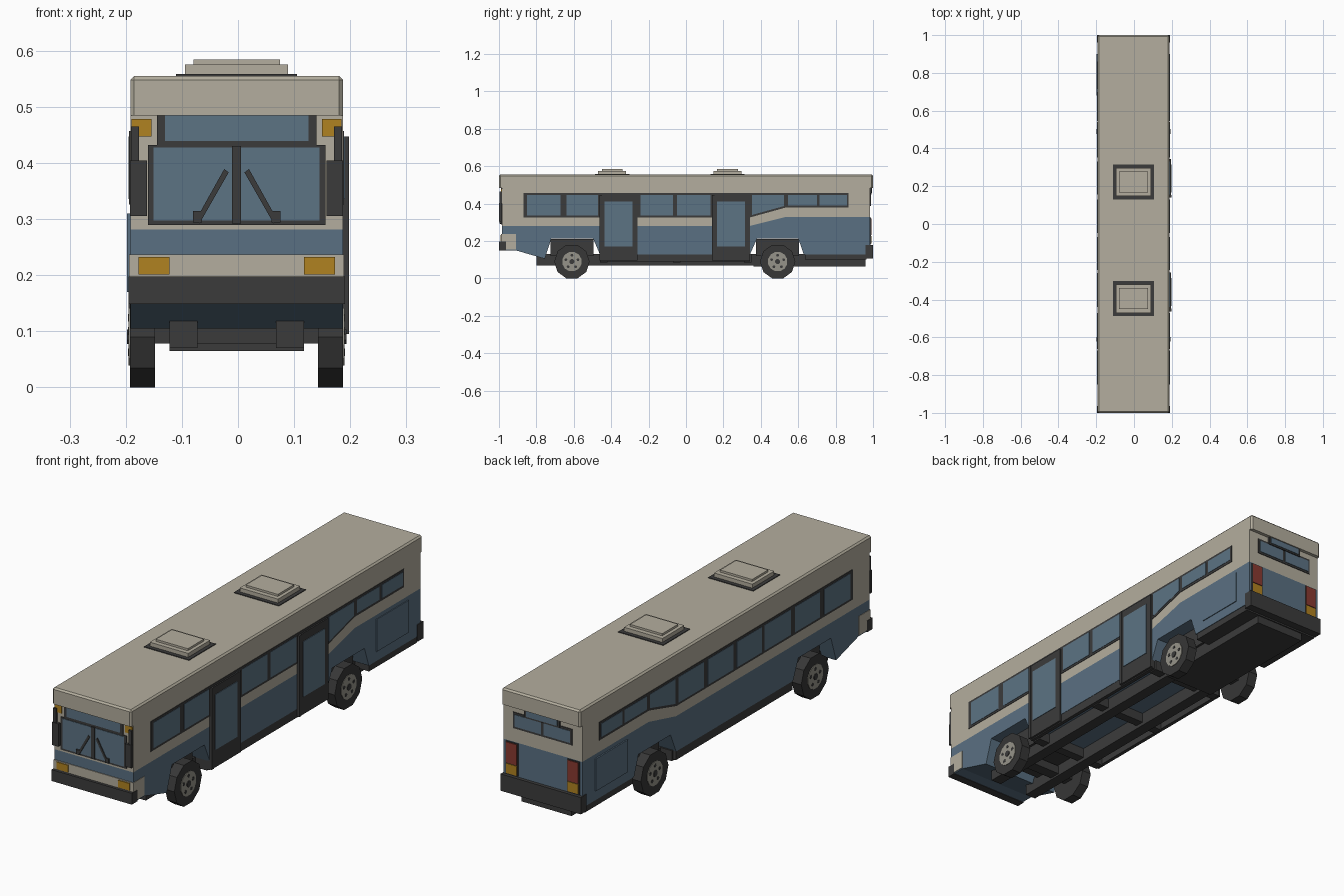
import bpy, bmesh, math

if "Cube" in bpy.data.objects:
    bpy.data.objects.remove(bpy.data.objects["Cube"])

X0 = -0.0025   # body sits slightly off centre because the doors stand proud
W = 0.1895     # body half width


def mat(name, r, g, b):
    m = bpy.data.materials.new(name)
    m.diffuse_color = (r, g, b, 1)
    m.use_nodes = True
    m.node_tree.nodes["Principled BSDF"].inputs["Base Color"].default_value = m.diffuse_color
    return m


BEIGE = mat("beige paint", .456, .423, .342)
BLUE = mat("blue paint", .102, .162, .223)
GLASS = mat("window glass", .107, .172, .231)
DARK = mat("dark trim", .044, .044, .044)
TYRE = mat("tyre rubber", .038, .038, .038)
RIM = mat("rim metal", .305, .296, .254)
AMBER = mat("amber lamp", .434, .223, .015)
RED = mat("red lamp", .25, .042, .03)


def finish(name, bm, material):
    bmesh.ops.recalc_face_normals(bm, faces=bm.faces[:])
    me = bpy.data.meshes.new(name)
    bm.to_mesh(me)
    bm.free()
    me.materials.append(material)
    ob = bpy.data.objects.new(name, me)
    ob.location.x = X0
    bpy.context.collection.objects.link(ob)
    return ob


def prism(name, pts, a, b, material, axis='x'):
    """Extrude a (y,z) outline along x, or an (x,z) outline along y."""
    bm = bmesh.new()
    put = (lambda p, d: (d, p[0], p[1])) if axis == 'x' else (lambda p, d: (p[0], d, p[1]))
    lo = [bm.verts.new(put(p, a)) for p in pts]
    hi = [bm.verts.new(put(p, b)) for p in pts]
    bm.faces.new(lo)
    bm.faces.new(hi)
    n = len(pts)
    for i in range(n):
        j = (i + 1) % n
        bm.faces.new((lo[i], lo[j], hi[j], hi[i]))
    return finish(name, bm, material)


def box(name, x0, x1, y0, y1, z0, z1, material):
    return prism(name, [(y0, z0), (y1, z0), (y1, z1), (y0, z1)], x0, x1, material)


def disc(y, z, r, n):
    return [(y + r * math.sin((k + .5) * 2 * math.pi / n),
             z - r * math.cos((k + .5) * 2 * math.pi / n)) for k in range(n)]


# Lower body with wheel arches and stepped paint line
prism("lower_body", [(-.985, .281), (-.985, .15), (-.91, .15), (-.755, .105), (-.72, .214),
                     (-.497, .214), (-.46, .128), (.342, .128), (.38, .214), (.60, .214),
                     (.63, .128), (.985, .128), (.985, .328), (.53, .328), (.342, .281)],
      -W, W, BLUE)
# Upper body
prism("upper_body", [(-.985, .281), (.342, .281), (.53, .328), (.985, .328),
                     (.985, .484), (-.985, .484)], -W, W, BEIGE)

# Roof cap with chamfered top and corners
roof = box("roof_cap", -W, W, -1, 1, .484, .555, BEIGE)
bm = bmesh.new()
bm.from_mesh(roof.data)
bmesh.ops.bevel(bm, geom=[e for e in bm.edges if max(v.co.z for v in e.verts) > .5],
                offset=.007, segments=1, affect='EDGES')
bm.to_mesh(roof.data)
bm.free()

# Roof hatches
for y in (-.395, .222):
    box("hatch_seal", -.108, .108, y - .092, y + .092, .553, .558, DARK)
    box("hatch_base", -.092, .092, y - .075, y + .075, .556, .575, BEIGE)
    box("hatch_lid", -.077, .077, y - .055, y + .055, .575, .584, BEIGE)

# Side windows, engine panels, skirts, running gear
panes = [(-.85, -.67), (-.64, -.47), (-.44, -.26), (-.243, -.07), (-.048, .13),
         (.157, .33), (.545, .70), (.715, .86)]
for s in (-1, 1):
    prism("side_window_frame", [(-.868, .326), (.342, .326), (.53, .378), (.87, .378),
                                (.87, .457), (-.868, .457)], s * (W - .004), s * (W + .002), DARK)
    for a, b in panes:
        box("side_window", s * W, s * (W + .0035), a, b, .336 if b < .5 else .389, .447, GLASS)
    prism("slanted_window", [(.352, .339), (.525, .387), (.525, .447), (.352, .447)],
          s * W, s * (W + .0035), GLASS)
    out = W + (.006 if s < 0 else .0035)
    box("engine_panel", s * (W - .004), s * out, .68, .90, .17, .31, BLUE)
    box("side_skirt", s * .172, s * .188, -.46, .342, .09, .13, DARK)
    box("chassis_rail", s * .07, s * .12, -.80, .40, .07, .13, DARK)

# Wheels
for y in (-.61, .49):
    box("wheel_well_liner", -.13, .13, y - .115, y + .115, .12, .212, DARK)
    box("axle", -.15, .15, y - .025, y + .025, .078, .115, DARK)
    for s in (-1, 1):
        prism("tyre", disc(y, .09, .0946, 10), s * .145, s * .19, TYRE)
        prism("rim", disc(y, .09, .053, 12), s * .185, s * .1925, RIM)
        prism("hub", disc(y, .09, .014, 8), s * .19, s * .1955, DARK)
        for k in range(5):
            t = k * 2 * math.pi / 5
            prism("rim_hole", disc(y + .034 * math.sin(t), .09 + .034 * math.cos(t), .008, 6),
                  s * .19, s * .1935, DARK)

# Underfloor
box("engine_pan", -.12, .12, .36, .96, .065, .13, DARK)
box("rear_floor", -.187, .187, .635, .965, .10, .13, DARK)
for y in (-.44, -.05, .33):
    box("cross_member", -.175, .175, y - .02, y + .02, .085, .13, DARK)

# Doors on the right side
for y in (-.36, .241):
    box("door", W - .01, .1975, y - .102, y + .102, .095, .447, DARK)
    box("door_glass", .19, .2, y - .075, y + .075, .172, .412, GLASS)
    box("door_split", .19, .2, y - .102, y - .088, .095, .447, DARK)

# Front face
F = -.985
box("headlight_surround", -W - .002, W + .002, F - .003, -.91, .155, .237, BEIGE)
box("front_bumper", -.193, .193, -1, -.963, .148, .197, DARK)
box("windshield_frame", -.158, .158, F - .003, F + .01, .289, .432, DARK)
box("sign_frame", -.142, .142, F - .003, F + .01, .43, .485, DARK)
box("sign_glass", -.128, .128, F - .005, F, .439, .484, GLASS)
box("windshield_post", -.008, .008, F - .008, F, .292, .43, DARK)
for s in (-1, 1):
    box("windshield", s * .008, s * .148, F - .005, F, .297, .427, GLASS)
    prism("wiper_arm", [(s * .066, .292), (s * .074, .296), (s * .022, .389), (s * .014, .383)],
          F - .009, F - .004, DARK, 'y')
    box("wiper_base", s * .062, s * .078, F - .011, F, .294, .314, DARK)
    box("marker_light", s * .152, s * .187, F - .004, F, .447, .478, AMBER)
    box("headlight", s * .12, s * .175, F - .007, F, .201, .232, AMBER)
    box("mirror_arm", s * .174, s * .188, -.997, F, .40, .465, DARK)
    box("mirror", s * .16, s * .19, -1, F - .002, .305, .404, DARK)

# Rear face
R = .985
box("rear_bumper", -.193, .193, .96, 1, .107, .18, DARK)
box("rear_window_frame", -.142, .142, R - .005, R + .003, .388, .458, DARK)
box("rear_sign_frame", -.085, .085, R - .005, R + .008, .45, .487, DARK)
box("rear_sign_glass", -.075, .075, R, R + .01, .457, .484, GLASS)
for s in (-1, 1):
    box("rear_window", s * .006, s * .133, R, R + .005, .397, .449, GLASS)
    box("tail_lamp_surround", s * .118, s * .177, R - .005, R + .003, .182, .325, DARK)
    box("tail_lamp", s * .122, s * .173, R, R + .006, .231, .321, RED)
    box("rear_indicator", s * .122, s * .173, R, R + .006, .186, .228, AMBER)
